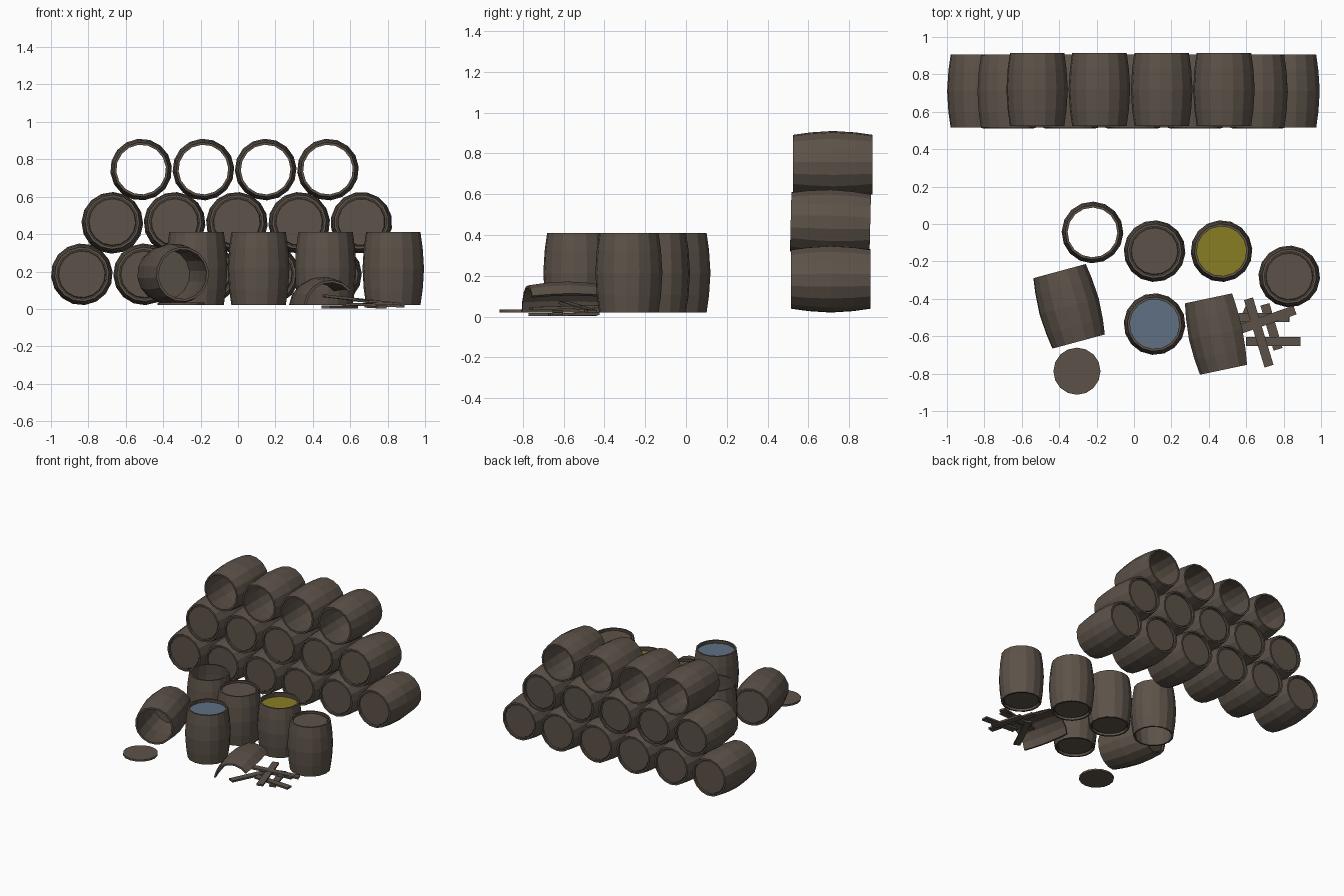
import bpy, bmesh, math, random
from mathutils import Matrix, Vector

if "Cube" in bpy.data.objects:
    bpy.data.objects.remove(bpy.data.objects["Cube"])

random.seed(4)
SIDES = 16
H = 0.195  # half length of a barrel


def material(name, rgb):
    m = bpy.data.materials.new(name)
    m.diffuse_color = (*rgb, 1)
    m.use_nodes = True
    m.node_tree.nodes["Principled BSDF"].inputs["Base Color"].default_value = m.diffuse_color
    return m


WOOD = material("dark_wood", (0.108, 0.085, 0.066))
BLUE = material("water_blue", (0.112, 0.16, 0.23))
YELLOW = material("oil_yellow", (0.25, 0.205, 0.017))

# closed wall section (radius, height), and the lid section
OUTER = [(0.146, -H), (0.158, -0.11), (0.165, 0), (0.158, 0.11), (0.146, H)]
INNER = [(0.133, H), (0.143, 0.11), (0.149, 0), (0.143, -0.11), (0.133, -H)]
WALL = OUTER + INNER
LID = [(0, 0.012), (0.124, 0.012), (0.128, 0.004), (0.137, 0.004), (0.137, -0.006), (0, -0.006)]


def lathe(bm, section, mat, a0=0, a1=360, roll=0, closed_section=True):
    """Revolve a section about local z; partial arcs get end caps."""
    full = a1 - a0 >= 360
    n = SIDES if full else round((a1 - a0) / 360 * SIDES)
    rings = []
    for i in range(n if full else n + 1):
        a = math.radians(a0 + (a1 - a0) * i / n) + roll
        rings.append([bm.verts.new(mat @ Vector((r * math.cos(a), r * math.sin(a), z)))
                      for r, z in section])
    m = len(section)
    for i in range(n):
        p, q = rings[i], rings[(i + 1) % len(rings)]
        for j in range(m if closed_section else m - 1):
            k = (j + 1) % m
            bm.faces.new((p[j], q[j], q[k], p[k]))
    if not full:
        half = m // 2
        for ring in (rings[0], rings[-1]):
            for j in range(half - 1):
                bm.faces.new((ring[j], ring[j + 1], ring[m - 2 - j], ring[m - 1 - j]))


def finish(bm, name, mat):
    bmesh.ops.remove_doubles(bm, verts=bm.verts, dist=0.0001)
    bmesh.ops.recalc_face_normals(bm, faces=bm.faces)
    me = bpy.data.meshes.new(name)
    bm.to_mesh(me)
    bm.free()
    me.materials.append(mat)
    ob = bpy.data.objects.new(name, me)
    bpy.context.collection.objects.link(ob)
    return ob


def frame(loc, axis):
    """Matrix whose local z runs along axis."""
    z = Vector(axis).normalized()
    ref = Vector((0, 1, 0)) if abs(z.z) > 0.9 else Vector((0, 0, 1))
    x = ref.cross(z).normalized()
    y = z.cross(x)
    return Matrix.Translation(loc) @ Matrix((x, y, z)).transposed().to_4x4()


def disc(bm, mat, height, roll, flip=False):
    turn = Matrix.Rotation(math.pi, 4, 'X') if flip else Matrix()
    lathe(bm, LID, mat @ Matrix.Translation((0, 0, height)) @ turn, roll=-roll if flip else roll)


def barrel(name, loc, axis, front=True, back=True):
    bm = bmesh.new()
    mat = frame(loc, axis)
    roll = random.uniform(0, math.tau / SIDES)
    lathe(bm, WALL, mat, roll=roll)
    if front:
        disc(bm, mat, H - 0.025, roll)
    if back:
        disc(bm, mat, -H + 0.025, roll, True)
    finish(bm, name, WOOD)


# stacked rows of lying barrels; the top row is open at both ends
rows = [(6, -0.835, 0.71, 0.185, 0, True),
        (5, -0.672, 0.708, 0.46, 0.025, True),
        (4, -0.518, 0.72, 0.745, 0, False)]
for r, (count, x0, y, z, tilt, lids) in enumerate(rows):
    for i in range(count):
        barrel(f"stack_barrel_{r}_{i}", (x0 + 0.333 * i, y, z), (0, -1, tilt), lids, lids)

# standing barrels
UP = (0, 0, 1)
ZS = 0.02 + H
barrel("open_barrel", (-0.222, -0.045, ZS), UP, False, False)
barrel("lidded_barrel_a", (0.11, -0.145, ZS), UP)
barrel("lidded_barrel_b", (0.83, -0.28, ZS), UP)
for name, x, y, level, colour in (("water", 0.11, -0.535, 0.382, BLUE),
                                  ("oil", 0.468, -0.145, 0.372, YELLOW)):
    barrel(name + "_barrel", (x, y, ZS), UP, False, True)
    bm = bmesh.new()
    lathe(bm, [(0, 0.004), (0.139, 0.004), (0.139, -0.004), (0, -0.004)], frame((x, y, level), UP))
    finish(bm, name + "_surface", colour)

# tipped barrel and its loose lid
barrel("tipped_barrel", (-0.347, -0.44, 0.185), (0.10, -0.37, 0), False, True)
bm = bmesh.new()
lathe(bm, [(0, 0.007), (0.126, 0.007), (0.126, -0.007), (0, -0.007)], frame((-0.305, -0.787, 0.027), UP))
finish(bm, "loose_lid", WOOD)

# broken section of a barrel wall
bm = bmesh.new()
lathe(bm, WALL, frame((0.455, -0.585, 0.008), (0.08, -0.38, 0)), 40, 175)
finish(bm, "broken_barrel_wall", WOOD)

# loose staves, given as end points
staves = [((0.60, -0.628, 0.026), (0.89, -0.628, 0.014)),
          ((0.612, -0.40, 0.05), (0.722, -0.76, 0.04)),
          ((0.46, -0.60, 0.07), (0.86, -0.46, 0.025)),
          ((0.70, -0.43, 0.014), (0.77, -0.67, 0.01)),
          ((0.47, -0.76, 0.01), (0.62, -0.45, 0.01)),
          ((0.56, -0.50, 0.02), (0.83, -0.50, 0.03))]
for i, (a, b) in enumerate(staves):
    a, b = Vector(a), Vector(b)
    bm = bmesh.new()
    bmesh.ops.create_cube(bm, size=1, matrix=frame((a + b) / 2, b - a)
                          @ Matrix.Diagonal((0.05, 0.014, (b - a).length, 1)))
    finish(bm, f"loose_stave_{i}", WOOD)
